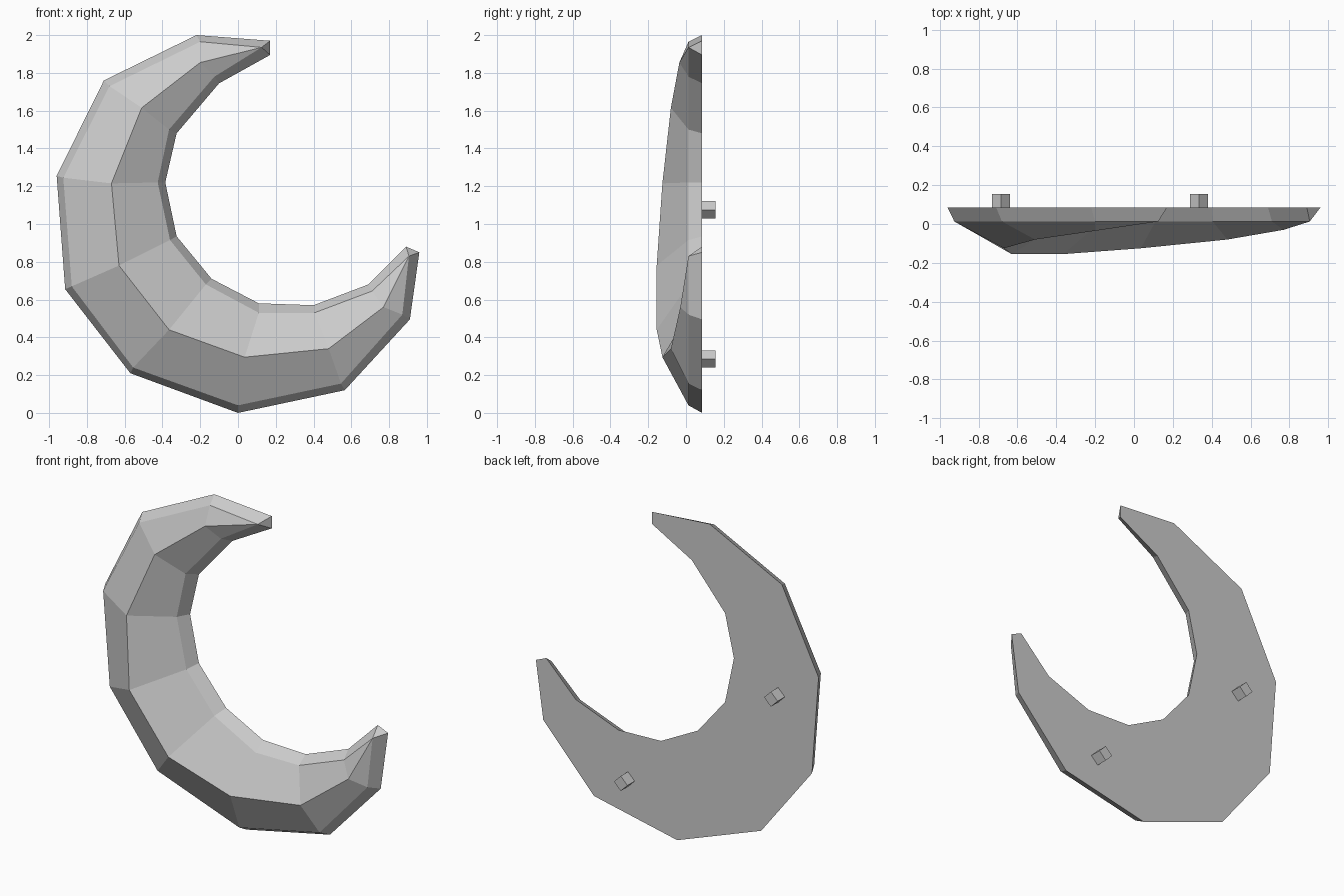
import bpy, bmesh
from math import pi
from mathutils import Matrix, Vector

if "Cube" in bpy.data.objects:
    bpy.data.objects.remove(bpy.data.objects["Cube"])

BACK, RIM = 0.085, 0.013

# Stations from upper tip to lower tip: back outer, front outer, ridge, front inner, back inner (x, z)
STATIONS = [
    ((-.22, 2.00), (-.20, 1.965), (-.20, 1.855), (-.125, 1.78), (-.10, 1.745)),
    ((-.71, 1.76), (-.68, 1.73), (-.51, 1.615), (-.365, 1.50), (-.325, 1.48)),
    ((-.96, 1.255), (-.925, 1.245), (-.67, 1.215), (-.425, 1.22), (-.385, 1.22)),
    ((-.915, .655), (-.88, .67), (-.63, .78), (-.36, .915), (-.325, .935)),
    ((-.57, .21), (-.555, .24), (-.365, .44), (-.17, .68), (-.14, .71)),
    ((0, 0), (0, .04), (.035, .295), (.11, .53), (.11, .58)),
    ((.565, .12), (.545, .155), (.48, .34), (.405, .53), (.40, .57)),
    ((.91, .495), (.87, .52), (.77, .56), (.71, .645), (.69, .68)),
]
RIDGE_Y = [-.035, -.08, -.125, -.155, -.155, -.125, -.08, -.03]
# Each tip closes to a single front point: back outer, front point, back inner
TIPS = [((.17, 1.97), (.125, 1.935), (.17, 1.895)),
        ((.96, .85), (.905, .83), (.89, .88))]


def finish(bm, name):
    bmesh.ops.recalc_face_normals(bm, faces=bm.faces[:])
    mesh = bpy.data.meshes.new(name)
    bm.to_mesh(mesh)
    bm.free()
    obj = bpy.data.objects.new(name, mesh)
    bpy.context.collection.objects.link(obj)


# Faceted crescent body
bm = bmesh.new()


def vert(p, y):
    return bm.verts.new((p[0], y, p[1]))


def tip_ring(tip):
    point = vert(tip[1], RIM)
    return [vert(tip[0], BACK), point, point, point, vert(tip[2], BACK)]


rings = [tip_ring(TIPS[0])]
for pts, ry in zip(STATIONS, RIDGE_Y):
    rings.append([vert(p, y) for p, y in zip(pts, (BACK, RIM, ry, RIM, BACK))])
rings.append(tip_ring(TIPS[1]))

for a, b in zip(rings, rings[1:]):
    for i in range(5):
        j = (i + 1) % 5
        corners = list(dict.fromkeys((a[i], a[j], b[j], b[i])))
        bm.faces.new(corners)
for r in (rings[0], rings[-1]):
    bm.faces.new((r[0], r[1], r[4]))
finish(bm, "crescent_body")

# Square mounting pegs on the back, turned onto their corners
for n, (x, z) in enumerate([(-.685, 1.075), (.335, .285)], 1):
    bm = bmesh.new()
    place = (Matrix.Translation(Vector((x, .12, z))) @ Matrix.Rotation(pi / 4, 4, 'Y')
             @ Matrix.Diagonal((.065, .07, .065, 1)))
    bmesh.ops.create_cube(bm, size=1, matrix=place)
    finish(bm, f"mounting_peg_{n}")
